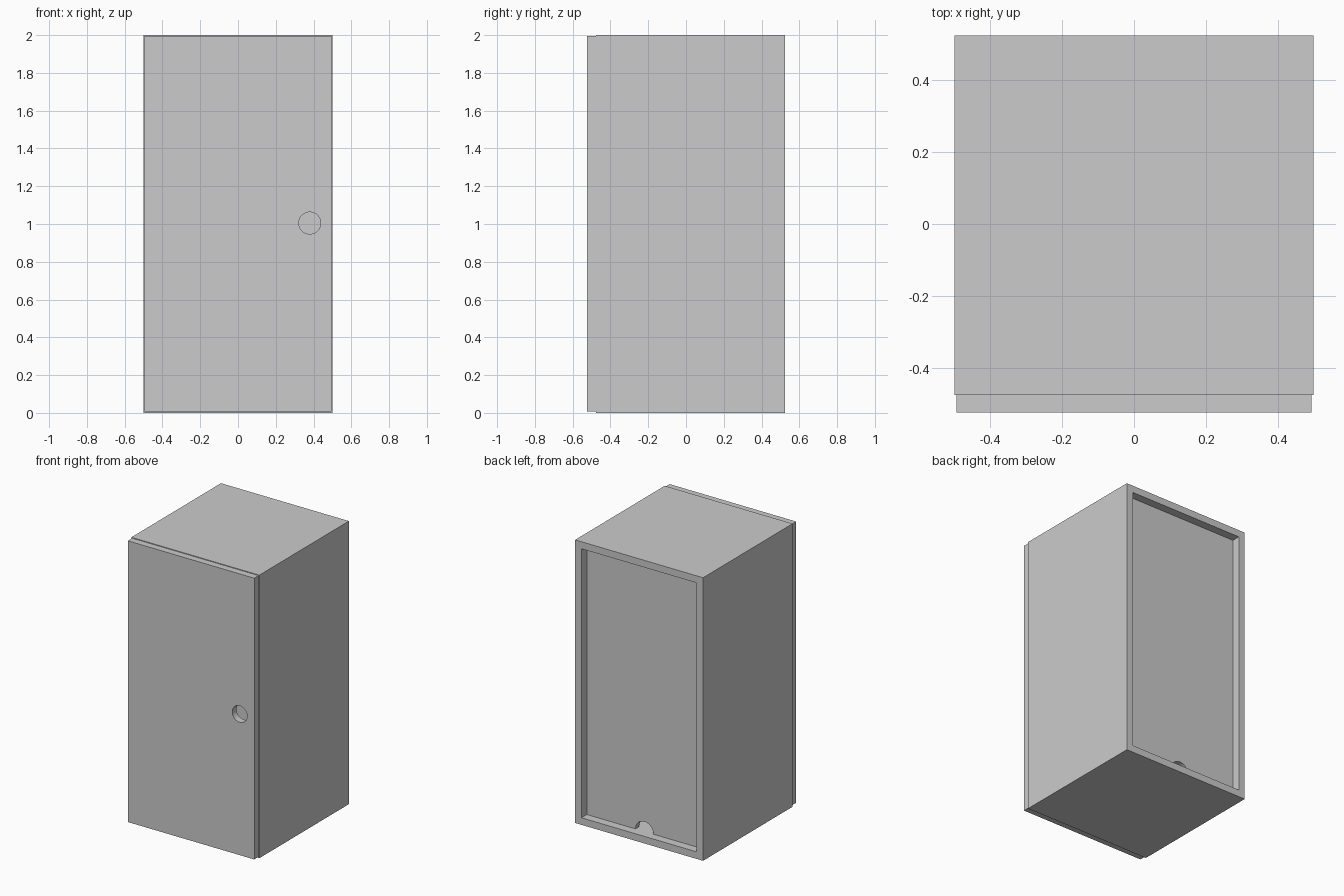
import bpy, bmesh
from math import sin, cos, pi, radians

if "Cube" in bpy.data.objects:
    bpy.data.objects.remove(bpy.data.objects["Cube"])


def rect(x0, x1, z0, z1):
    return [(x0, z0), (x1, z0), (x1, z1), (x0, z1)]


def arc(cx, cz, r, a0, a1, n):
    """Points on a circle from angle a0 to a1 (degrees), n segments."""
    return [(cx + r * cos(radians(a0 + (a1 - a0) * i / n)),
             cz + r * sin(radians(a0 + (a1 - a0) * i / n))) for i in range(n + 1)]


def board(name, loops, y0, y1):
    """Fill outline loops in the xz plane (inner loops are holes), thick from y0 to y1."""
    cu = bpy.data.curves.new(name, 'CURVE')
    cu.dimensions = '2D'
    cu.fill_mode = 'BOTH'
    cu.extrude = (y1 - y0) / 2
    for pts in loops:
        sp = cu.splines.new('POLY')
        sp.points.add(len(pts) - 1)
        for p, (x, z) in zip(sp.points, pts):
            p.co = (x, z, 0, 1)
        sp.use_cyclic_u = True
    ob = bpy.data.objects.new(name, cu)
    bpy.context.collection.objects.link(ob)
    ob.location.y = (y0 + y1) / 2
    ob.rotation_euler.x = pi / 2
    bpy.ops.object.select_all(action='DESELECT')
    ob.select_set(True)
    bpy.context.view_layer.objects.active = ob
    bpy.ops.object.convert(target='MESH')
    ob = bpy.context.view_layer.objects.active
    # Weld the caps to the rims
    bm = bmesh.new()
    bm.from_mesh(ob.data)
    bmesh.ops.remove_doubles(bm, verts=bm.verts, dist=1e-5)
    bmesh.ops.recalc_face_normals(bm, faces=bm.faces)
    bm.to_mesh(ob.data)
    bm.free()
    bpy.ops.object.shade_smooth_by_angle(angle=radians(30))
    return ob


FRONT, BACK, DOOR_T = -0.524, 0.524, 0.048
WALL, RECESS, BACK_T = 0.05, 0.06, 0.04
inner = rect(-0.5 + WALL, 0.5 - WALL, WALL, 2 - WALL)

# Carcass: sides, top and bottom in one open frame
board("cabinet_carcass", [rect(-0.5, 0.5, 0, 2), inner], FRONT + DOOR_T, BACK)

# Door with round finger hole
board("door", [rect(-0.494, 0.494, 0.008, 1.995),
               arc(0.38, 1.005, 0.058, 0, 352.5, 47)], FRONT, FRONT + DOOR_T)

# Recessed back panel with a half-round cable notch at the bottom
notch = arc(0, WALL, 0.07, 180, 0, 24)
panel = [inner[0]] + notch + inner[1:]
board("back_panel", [panel], BACK - RECESS - BACK_T, BACK - RECESS)
